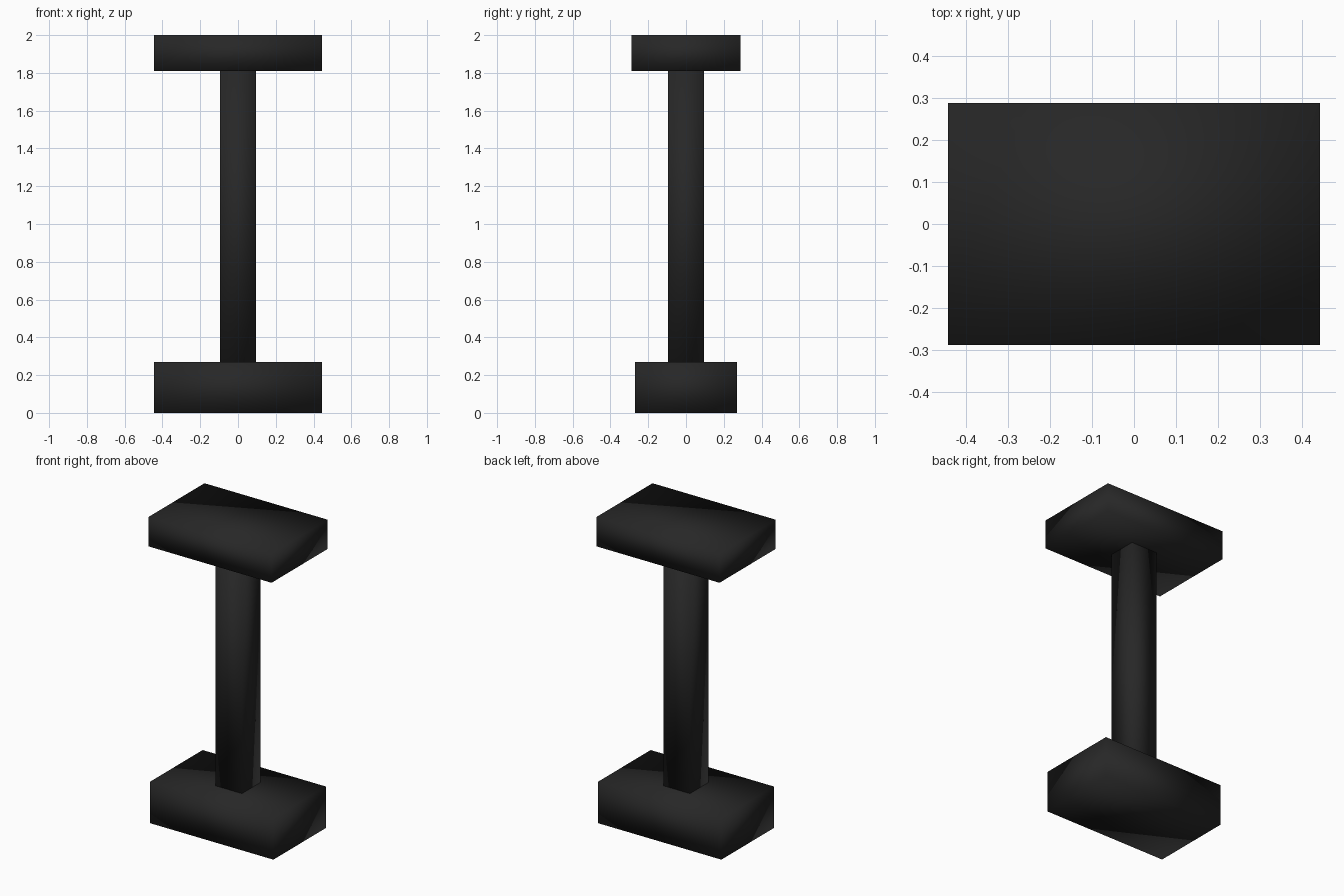
import bpy

if "Cube" in bpy.data.objects:
    bpy.data.objects.remove(bpy.data.objects["Cube"])

# single dark material
dark = bpy.data.materials.new("charcoal black")
dark.diffuse_color = (0.02, 0.02, 0.02, 1.0)
dark.use_nodes = True
dark.node_tree.nodes["Principled BSDF"].inputs["Base Color"].default_value = dark.diffuse_color


def box(name, width, depth, z0, z1):
    """Soft-shaded box centred on the vertical axis between two heights."""
    bpy.ops.mesh.primitive_cube_add(size=1, location=(0, 0, (z0 + z1) / 2))
    obj = bpy.context.object
    obj.name = name
    obj.scale = (width, depth, z1 - z0)
    bpy.ops.object.transform_apply(location=False, rotation=False, scale=True)
    bpy.ops.object.shade_smooth()
    obj.data.materials.append(dark)
    return obj


# heavy foot block, square post, wider top block
box("base_block", 0.888, 0.54, 0.0, 0.27)
box("post", 0.19, 0.19, 0.27, 1.81)
box("top_block", 0.888, 0.578, 1.81, 2.0)
